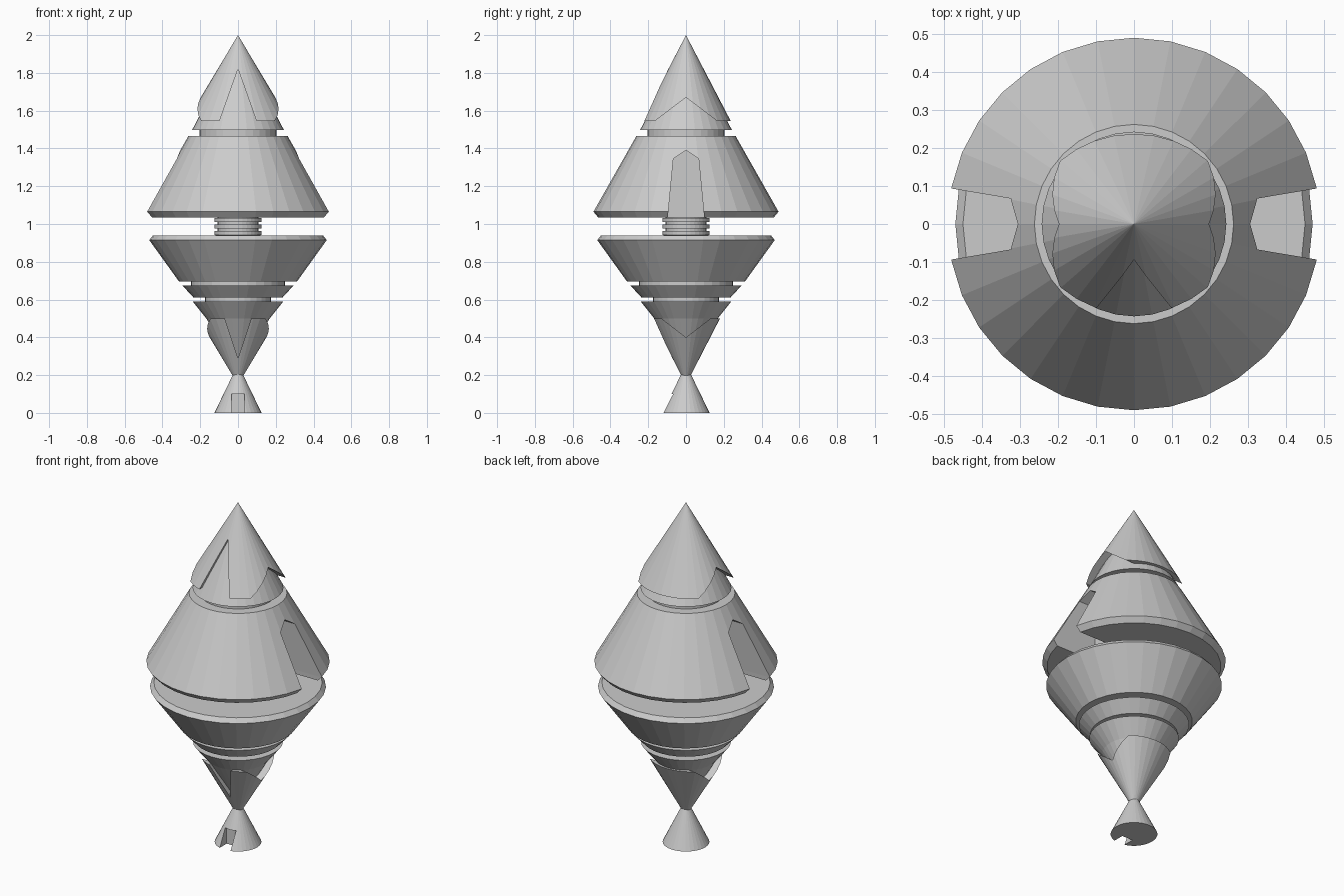
import bpy, bmesh
from math import sin, cos, tau

if "Cube" in bpy.data.objects:
    bpy.data.objects.remove(bpy.data.objects["Cube"])

SIDES = 32


def finish(name, bm):
    bmesh.ops.remove_doubles(bm, verts=bm.verts, dist=1e-5)
    bmesh.ops.recalc_face_normals(bm, faces=bm.faces)
    me = bpy.data.meshes.new(name)
    bm.to_mesh(me)
    bm.free()
    ob = bpy.data.objects.new(name, me)
    bpy.context.collection.objects.link(ob)
    return ob


def lathe(name, profile, sx=1.0, sy=1.0):
    """Solid of revolution from (radius, z) points, closed at both ends."""
    bm = bmesh.new()
    pts = [(0, profile[0][1])] + profile + [(0, profile[-1][1])]
    rings = []
    for r, z in pts:
        if r < 1e-6:
            rings.append([bm.verts.new((0, 0, z))])
        else:
            rings.append([bm.verts.new((r * sx * cos(tau * i / SIDES), r * sy * sin(tau * i / SIDES), z))
                          for i in range(SIDES)])
    for a, b in zip(rings, rings[1:]):
        if len(a) == 1 and len(b) == 1:
            continue
        if len(a) == 1 or len(b) == 1:
            # end caps as one polygon, or a cone tip as a fan
            tip, ring = (a, b) if len(a) == 1 else (b, a)
            if abs(tip[0].co.z - ring[0].co.z) < 1e-6:
                bm.faces.new(ring)
                bm.verts.remove(tip[0])
                continue
            for i in range(SIDES):
                bm.faces.new((tip[0], ring[i], ring[(i + 1) % SIDES]))
        else:
            for i in range(SIDES):
                j = (i + 1) % SIDES
                bm.faces.new((a[i], a[j], b[j], b[i]))
    return finish(name, bm)


def cut(ob, outline, axis, lo, hi):
    """Subtract a prism: outline is (side, z) points, extruded along axis from lo to hi."""
    bm = bmesh.new()
    ends = []
    for d in (lo, hi):
        ends.append([bm.verts.new((d, s, z) if axis == 'x' else (s, d, z)) for s, z in outline])
    n = len(outline)
    bm.faces.new(ends[0])
    bm.faces.new(ends[1])
    for i in range(n):
        j = (i + 1) % n
        bm.faces.new((ends[0][i], ends[0][j], ends[1][j], ends[1][i]))
    cutter = finish("cutter", bm)
    cutter.hide_render = True
    mod = ob.modifiers.new("cut", 'BOOLEAN')
    mod.operation = 'DIFFERENCE'
    mod.solver = 'EXACT'
    mod.object = cutter
    bpy.context.view_layer.objects.active = ob
    bpy.ops.object.modifier_apply(modifier=mod.name)
    bpy.data.objects.remove(cutter)


def hood(name, apex, base, a, b, front, side):
    """Oval cone shell with a pointed slit in front and a shallow notch on each side."""
    ob = lathe(name, [(1, base), (0, apex)], a, b)

    def wedge(half, peak):
        k = 1.15
        z = peak + (base - peak) * k
        return [(-half * k, z), (0, peak), (half * k, z)]

    cut(ob, wedge(*front), 'y', -1, -0.03)
    cut(ob, wedge(*side), 'x', 0.06, 1)
    cut(ob, wedge(*side), 'x', -1, -0.06)
    return ob


# Flared foot with a small doorway in front
foot = lathe("foot", [(0.125, 0), (0.028, 0.2), (0.02, 0.26)])
cut(foot, [(-0.035, -0.1), (0.035, -0.1), (0.035, 0.1), (-0.035, 0.1)], 'y', -0.3, -0.055)

# Lower body with stepped grooves
lathe("lower_body", [
    (0.01, 0.24), (0.168, 0.5), (0.24, 0.59), (0.175, 0.59), (0.175, 0.61),
    (0.235, 0.61), (0.295, 0.675), (0.25, 0.675), (0.25, 0.695), (0.312, 0.695),
    (0.47, 0.915), (0.45, 0.94)])
hood("lower_hood", 0.15, 0.5, 0.21, 0.18, (0.07, 0.29), (0.13, 0.4))

# Ribbed core between the halves
core = [(0.11, 0.935)]
for k in range(3):
    z = 0.943 + 0.034 * k
    core += [(0.125, z), (0.125, z + 0.02), (0.108, z + 0.02), (0.108, z + 0.034)]
lathe("ribbed_core", core)

# Upper body with a tapered slot on each side
upper = lathe("upper_body", [(0.465, 1.035), (0.49, 1.065), (0.262, 1.467)])
slot = [(-0.098, 0.99), (0.098, 0.99), (0.094, 1.06), (0.067, 1.345),
        (0, 1.39), (-0.067, 1.345), (-0.094, 1.06)]
cut(upper, slot, 'x', 0.2, 1)
cut(upper, slot, 'x', -1, -0.2)

# Neck, upper cone and its hood
lathe("neck", [(0.205, 1.45), (0.205, 1.51)])
lathe("upper_cone", [(0.243, 1.498), (0, 1.965)])
hood("upper_hood", 2.0, 1.545, 0.272, 0.237, (0.098, 1.82), (0.165, 1.67))
